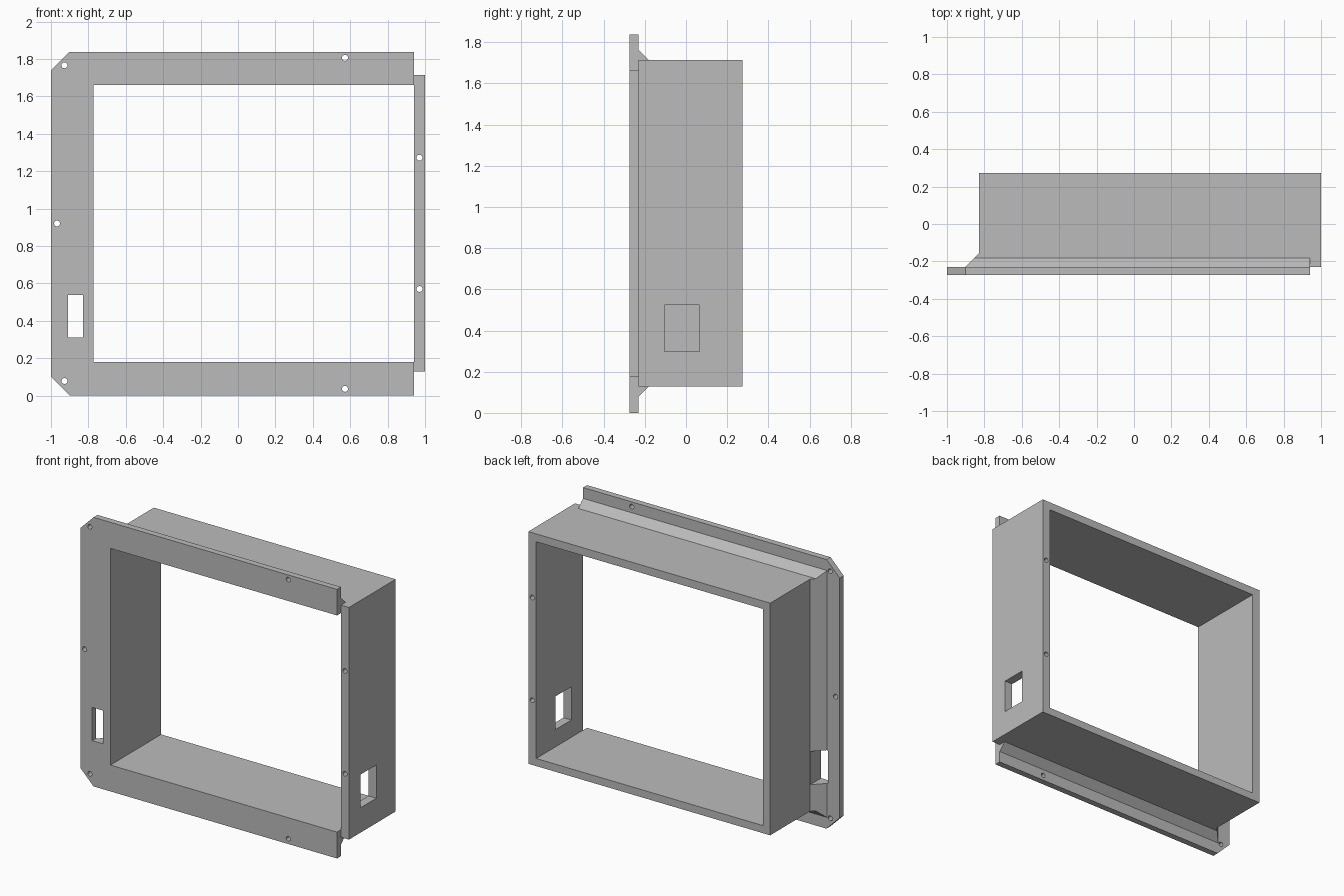
import bpy, bmesh
from math import pi
from mathutils import Matrix

if "Cube" in bpy.data.objects:
    bpy.data.objects.remove(bpy.data.objects["Cube"])

grey = bpy.data.materials.new("plain grey")
grey.use_nodes = True
grey.diffuse_color = (0.5, 0.5, 0.5, 1)
grey.node_tree.nodes["Principled BSDF"].inputs["Base Color"].default_value = grey.diffuse_color

# Main depths and heights
FRONT, SEAT, BACK = -0.274, -0.231, 0.274
LOW, HIGH = 0.128, 1.714
END = 0.94


def finish(bm, name):
    bmesh.ops.recalc_face_normals(bm, faces=bm.faces)
    mesh = bpy.data.meshes.new(name)
    bm.to_mesh(mesh)
    bm.free()
    mesh.materials.append(grey)
    ob = bpy.data.objects.new(name, mesh)
    bpy.context.collection.objects.link(ob)
    return ob


def loft(name, rings):
    """Solid skinned through rings, each given as (y, list of x-z points)."""
    bm = bmesh.new()
    loops = [[bm.verts.new((x, y, z)) for x, z in pts] for y, pts in rings]
    bm.faces.new(loops[0])
    bm.faces.new(loops[-1])
    for a, b in zip(loops, loops[1:]):
        for i in range(len(a)):
            j = (i + 1) % len(a)
            bm.faces.new((a[i], a[j], b[j], b[i]))
    return finish(bm, name)


def rect(x0, x1, z0, z1):
    return [(x0, z0), (x1, z0), (x1, z1), (x0, z1)]


def block(name, x0, x1, y0, y1, z0, z1):
    return loft(name, [(y0, rect(x0, x1, z0, z1)), (y1, rect(x0, x1, z0, z1))])


def drill(x, z, radius=0.016):
    bm = bmesh.new()
    bmesh.ops.create_cone(bm, cap_ends=True, segments=20, radius1=radius, radius2=radius,
                          depth=2, matrix=Matrix.Translation((x, 0, z)) @ Matrix.Rotation(pi / 2, 4, "X"))
    return finish(bm, "drill")


def cut(ob, cutters):
    bpy.context.view_layer.objects.active = ob
    for c in cutters:
        c.hide_render = True
        mod = ob.modifiers.new("cut", "BOOLEAN")
        mod.operation, mod.solver, mod.object = "DIFFERENCE", "EXACT", c
        bpy.ops.object.modifier_apply(modifier=mod.name)
        bpy.data.objects.remove(c)


def slot():
    return block("slot_cutter", -0.91, -0.83, -1, 1, 0.31, 0.537)


# Front flange: C-shaped plate with two clipped corners, slot and screw holes
outline = [(-0.9, 0), (END, 0), (END, 1.838), (-0.9, 1.838), (-1, 1.738), (-1, 0.1)]
flange = loft("front_flange", [(FRONT, outline), (SEAT, outline)])
cut(flange, [block("opening_cutter", -0.772, 2, -1, 1, 0.18, 1.66), slot()]
    + [drill(x, z) for x, z in ((-0.928, 1.766), (-0.928, 0.078), (0.572, 1.806),
                                (0.572, 0.036), (-0.968, 0.92))])

# Deep box sleeve, with side window and two screw bores in the left wall
sleeve = block("box_sleeve", -0.828, 1, SEAT, BACK, LOW, HIGH)
cut(sleeve, [block("opening_cutter", -0.772, END, -1, 1, 0.18, 1.66),
             block("window_cutter", 0.9, 1.1, -0.105, 0.065, 0.298, 0.525),
             drill(0.97, 1.272), drill(0.97, 0.57)])

# Sloped brace between flange and sleeve, on three sides
brace = loft("sloped_brace", [
    (SEAT, rect(-0.904, END, LOW - 0.05, HIGH + 0.05)),
    (SEAT + 0.05, rect(-0.854, END, LOW, HIGH)),
    (SEAT + 0.076, rect(-0.828, END, LOW, HIGH))])
cut(brace, [block("sleeve_cutter", -0.828, 2, -1, 1, LOW, HIGH), slot()])
